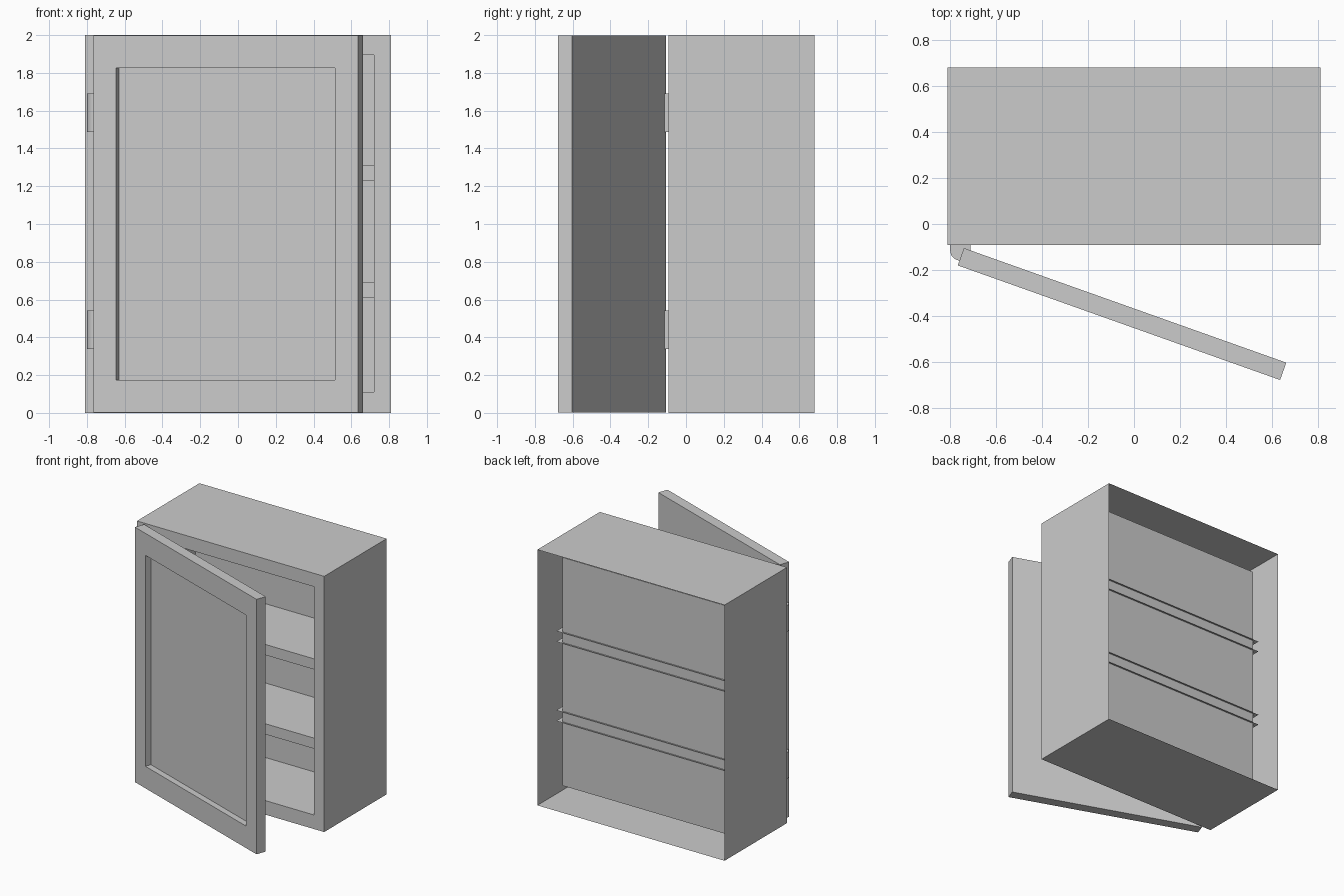
import bpy, math

if "Cube" in bpy.data.objects:
    bpy.data.objects.remove(bpy.data.objects["Cube"])


def make_object(name, verts, faces):
    mesh = bpy.data.meshes.new(name)
    mesh.from_pydata(verts, [], faces)
    mesh.update()
    obj = bpy.data.objects.new(name, mesh)
    bpy.context.collection.objects.link(obj)
    return obj


def rect_loft(name, rects, close_start=False):
    """Bridge rectangles (x0, x1, z0, z1, y) in order and cap the last one."""
    verts, faces = [], []
    for x0, x1, z0, z1, y in rects:
        verts += [(x0, y, z0), (x1, y, z0), (x1, y, z1), (x0, y, z1)]
    for r in range(len(rects) - 1):
        a, b = 4 * r, 4 * r + 4
        for i in range(4):
            j = (i + 1) % 4
            faces.append((a + i, a + j, b + j, b + i))
    last = 4 * (len(rects) - 1)
    faces.append(tuple(range(last, last + 4)))
    if close_start:
        faces.append((3, 2, 1, 0))
    return make_object(name, verts, faces)


FRONT = -0.092

# Cabinet shell: open back, front frame and the inner compartment
rect_loft("cabinet_body", [
    (-0.81, 0.81, 0, 2, 0.68),
    (-0.81, 0.81, 0, 2, FRONT),
    (-0.72, 0.72, 0.11, 1.895, FRONT),
    (-0.72, 0.72, 0.11, 1.895, 0.50),
])

# Shelves: top, front and bottom sheets, reaching just past the compartment
for n, z in enumerate((0.61, 1.23)):
    profile = [(0.514, z), (-0.06, z), (-0.06, z + 0.083), (0.514, z + 0.083)]
    verts = [(x, y, h) for x in (-0.763, 0.763) for y, h in profile]
    make_object(f"shelf_{n + 1}", verts,
                [(i, i + 1, i + 5, i + 4)[::-1] for i in range(3)])

# Door: framed slab with a recessed front panel, swung open on its left edge
W, T = 1.487, 0.08
door = rect_loft("door", [
    (0, W, 0.003, 1.997, T),
    (0, W, 0.003, 1.997, 0),
    (0.128, W - 0.128, 0.175, 1.825, 0),
    (0.128, W - 0.128, 0.175, 1.825, 0.048),
], close_start=True)
door.location = (-0.766, -0.18, 0)
door.rotation_euler.z = math.radians(-19.57)

# Hinges: round-fronted barrels against the cabinet face
R, CX, CY, N = 0.044, -0.755, -0.115, 16
outline = [(CX - R, FRONT)]
outline += [(CX + R * math.cos(math.pi * (1 + i / N)),
             CY + R * math.sin(math.pi * (1 + i / N))) for i in range(N + 1)]
outline.append((CX + R, FRONT))
for n, z in enumerate((0.337, 1.487)):
    k = len(outline)
    verts = [(x, y, h) for h in (z, z + 0.205) for x, y in outline]
    faces = [(i, (i + 1) % k, k + (i + 1) % k, k + i) for i in range(k)]
    faces += [tuple(reversed(range(k))), tuple(range(k, 2 * k))]
    hinge = make_object(f"hinge_{n + 1}", verts, faces)
    bpy.context.view_layer.objects.active = hinge
    hinge.select_set(True)
    bpy.ops.object.shade_smooth_by_angle(angle=math.radians(30))
    hinge.select_set(False)
